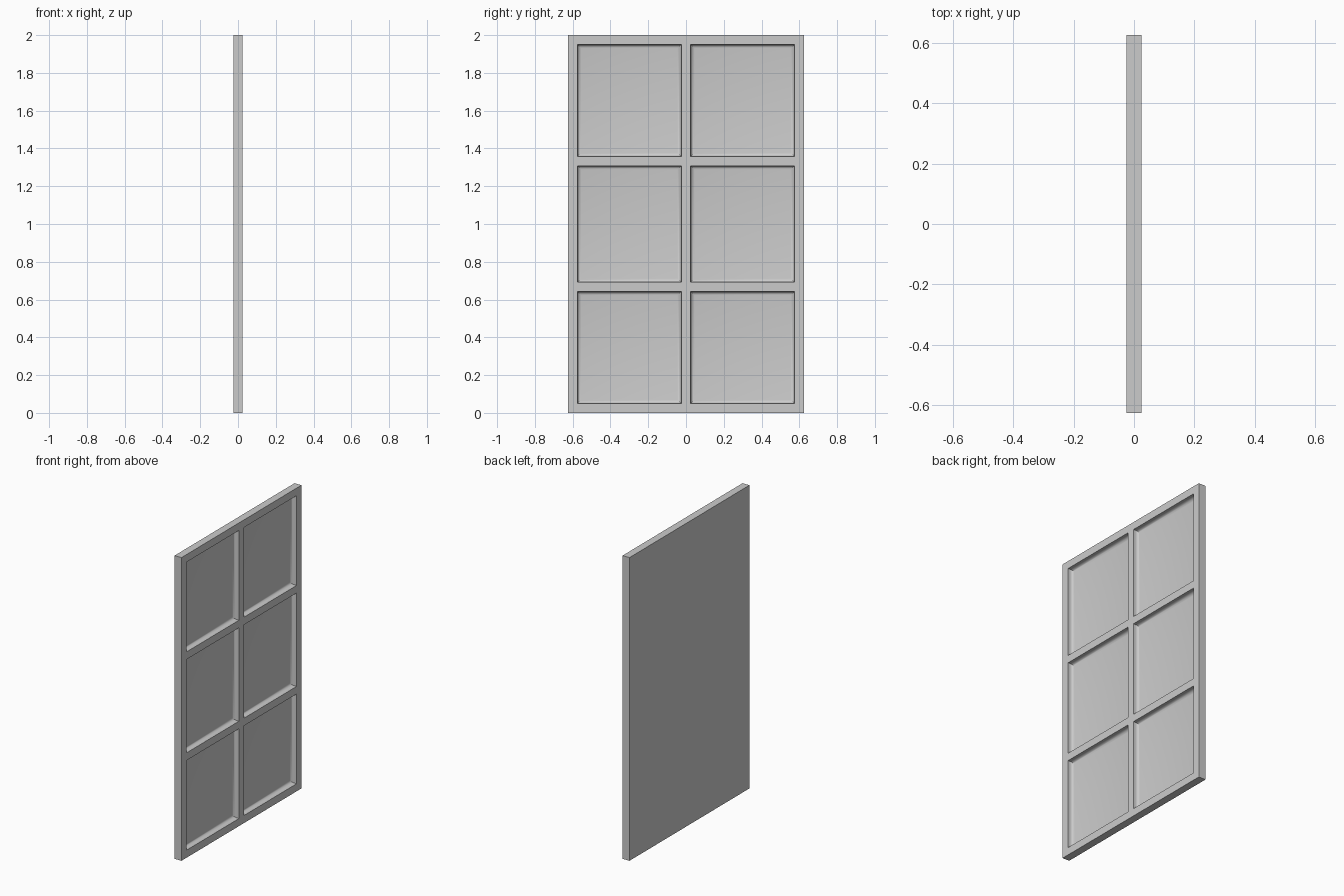
import bpy, bmesh, math

if "Cube" in bpy.data.objects:
    bpy.data.objects.remove(bpy.data.objects["Cube"])

HALF_T = 0.025   # half panel thickness
DEPTH = 0.035    # depth of the pane recesses
COVE = 0.02      # radius of the cove around each pane floor
STEPS = 4

bm = bmesh.new()

# Front grid: frame rails, mullions and pane cells
ys = [-0.625, -0.575, -0.025, 0.025, 0.575, 0.625]
zs = [0, 0.05, 0.642, 0.692, 1.308, 1.358, 1.95, 2]
g = [[bm.verts.new((HALF_T, y, z)) for z in zs] for y in ys]
panes = []
for i in range(len(ys) - 1):
    for j in range(len(zs) - 1):
        f = bm.faces.new((g[i][j], g[i + 1][j], g[i + 1][j + 1], g[i][j + 1]))
        if i % 2 and j % 2:
            panes.append(f)

# Plain back and the four edges
b = [bm.verts.new((-HALF_T, y, z)) for y, z in
     ((ys[0], 0), (ys[-1], 0), (ys[-1], 2), (ys[0], 2))]
bm.faces.new(b[::-1])
rows = [[col[0] for col in g], g[-1],
        [col[-1] for col in g][::-1], g[0][::-1]]
for k, row in enumerate(rows):
    bm.faces.new([b[k], b[(k + 1) % 4]] + row[::-1])
bm.normal_update()

# Recess each pane: straight wall, then a rounded cove down to the floor
profile = [(0, 0), (0, DEPTH - COVE)]
for k in range(1, STEPS + 1):
    a = k / STEPS * math.pi / 2
    profile.append((COVE * (1 - math.cos(a)), DEPTH - COVE + COVE * math.sin(a)))
for pane in panes:
    ring = list(pane.verts)
    cy = sum(v.co.y for v in ring) / 4
    cz = sum(v.co.z for v in ring) / 4
    corners = [v.co.copy() for v in ring]
    bm.faces.remove(pane)
    for inset, down in profile[1:]:
        new = [bm.verts.new((HALF_T - down,
                             c.y + math.copysign(inset, cy - c.y),
                             c.z + math.copysign(inset, cz - c.z))) for c in corners]
        for k in range(4):
            n = (k + 1) % 4
            bm.faces.new((ring[k], ring[n], new[n], new[k]))
        ring = new
    bm.faces.new(ring)
bmesh.ops.recalc_face_normals(bm, faces=bm.faces[:])

mesh = bpy.data.meshes.new("window_panel")
bm.to_mesh(mesh)
bm.free()
panel = bpy.data.objects.new("window_panel", mesh)
bpy.context.collection.objects.link(panel)
bpy.context.view_layer.objects.active = panel
panel.select_set(True)
bpy.ops.object.shade_smooth_by_angle(angle=math.radians(30))
